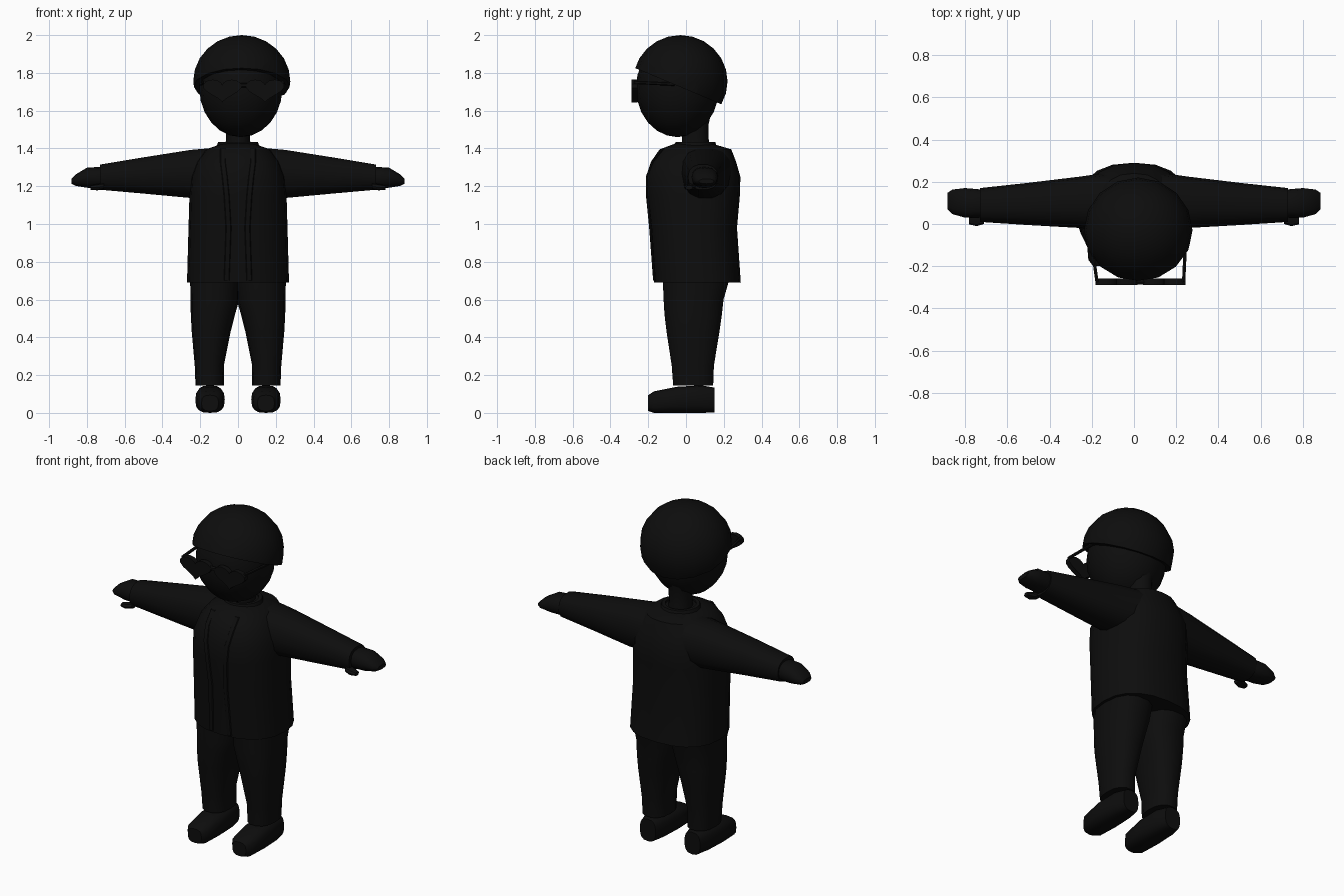
import bpy, bmesh, math
from mathutils import Vector

if "Cube" in bpy.data.objects:
    bpy.data.objects.remove(bpy.data.objects["Cube"])

black = bpy.data.materials.new("black")
black.diffuse_color = (0.004, 0.004, 0.004, 1)
black.use_nodes = True
black.node_tree.nodes["Principled BSDF"].inputs["Base Color"].default_value = black.diffuse_color


def finish(bm, name, mirror=False):
    """Turn a bmesh into a named, smooth-shaded object, mirrored over x on request."""
    bmesh.ops.recalc_face_normals(bm, faces=bm.faces)
    me = bpy.data.meshes.new(name)
    bm.to_mesh(me)
    bm.free()
    me.materials.append(black)
    ob = bpy.data.objects.new(name, me)
    bpy.context.collection.objects.link(ob)
    if mirror:
        ob.modifiers.new("mirror", 'MIRROR').use_mirror_merge = False
    bpy.ops.object.select_all(action='DESELECT')
    ob.select_set(True)
    bpy.context.view_layer.objects.active = ob
    bpy.ops.object.shade_smooth_by_angle(angle=math.radians(40))
    return ob


def loft(name, rings, axis='z', n=16, power=2.4, mirror=False):
    """Skin rounded rings (t, a, b, ra, rb) placed along one axis."""
    bm = bmesh.new()
    place = {'z': lambda t, a, b: (a, b, t),
             'x': lambda t, a, b: (t, a, b),
             'y': lambda t, a, b: (a, t, b)}[axis]
    loops = []
    for t, a, b, ra, rb in rings:
        loop = []
        for i in range(n):
            w = 2 * math.pi * i / n
            c, s = math.cos(w), math.sin(w)
            u = math.copysign(abs(c) ** (2 / power), c)
            v = math.copysign(abs(s) ** (2 / power), s)
            loop.append(bm.verts.new(place(t, a + ra * u, b + rb * v)))
        loops.append(loop)
    for lo, hi in zip(loops, loops[1:]):
        for i in range(n):
            j = (i + 1) % n
            bm.faces.new((lo[i], lo[j], hi[j], hi[i]))
    bm.faces.new(loops[0])
    bm.faces.new(loops[-1])
    return finish(bm, name, mirror)


def ball(centre, radii):
    bm = bmesh.new()
    bmesh.ops.create_uvsphere(bm, u_segments=16, v_segments=12, radius=1)
    bmesh.ops.scale(bm, vec=radii, verts=bm.verts)
    bmesh.ops.translate(bm, vec=centre, verts=bm.verts)
    return bm


def rod(name, p, q, r):
    p, q = Vector(p), Vector(q)
    bm = bmesh.new()
    bmesh.ops.create_cone(bm, cap_ends=True, segments=6, radius1=r, radius2=r, depth=(q - p).length)
    bmesh.ops.rotate(bm, matrix=(q - p).to_track_quat('Z', 'Y').to_matrix(), verts=bm.verts)
    bmesh.ops.translate(bm, vec=(p + q) / 2, verts=bm.verts)
    return finish(bm, name)


# Head and neck
finish(ball((0.015, -0.045, 1.72), (0.22, 0.22, 0.26)), "head")
loft("neck", [(1.36, 0, 0.05, 0.075, 0.08), (1.45, 0, 0.05, 0.063, 0.07),
              (1.53, 0, 0.05, 0.065, 0.07), (1.66, 0, 0.05, 0.085, 0.10)], n=12, power=2)

# Hair cap, trimmed by a plane that is high at the brow and low at the nape
bm = ball((0.02, -0.03, 1.755), (0.257, 0.25, 0.245))
bmesh.ops.bisect_plane(bm, geom=bm.verts[:] + bm.edges[:] + bm.faces[:], clear_inner=True,
                       plane_co=(0.02, -0.03, 1.725), plane_no=(0, 0.42, 1))
bmesh.ops.holes_fill(bm, edges=[e for e in bm.edges if e.is_boundary], sides=0)
finish(bm, "hair")

# Heart-shaped glasses
for label, cx in (("right", -0.083), ("left", 0.143)):
    bm = bmesh.new()
    ring = []
    for i in range(24):
        a = 2 * math.pi * (i + 0.5) / 24
        hx = math.sin(a) ** 3
        hz = (13 * math.cos(a) - 5 * math.cos(2 * a) - 2 * math.cos(3 * a) - math.cos(4 * a)) / 17
        ring.append(bm.verts.new((cx + 0.103 * hx, -0.288, 1.714 + 0.072 * hz)))
    face = bm.faces.new(ring)
    new = bmesh.ops.extrude_face_region(bm, geom=[face])["geom"]
    bmesh.ops.translate(bm, vec=(0, 0.03, 0),
                        verts=[v for v in new if isinstance(v, bmesh.types.BMVert)])
    finish(bm, label + "_lens")
rod("glasses_bridge", (-0.01, -0.275, 1.735), (0.07, -0.275, 1.735), 0.012)
rod("right_temple", (-0.175, -0.275, 1.75), (-0.20, -0.10, 1.74), 0.009)
rod("left_temple", (0.235, -0.275, 1.75), (0.245, -0.06, 1.74), 0.009)

# Jacket body, sleeves, collar and front edges
loft("jacket", [(0.69, 0, 0.06, 0.27, 0.23), (0.98, 0, 0.04, 0.262, 0.23),
                (1.15, 0, 0.038, 0.257, 0.247), (1.25, 0, 0.038, 0.25, 0.25),
                (1.33, 0, 0.04, 0.22, 0.225), (1.395, 0, 0.05, 0.17, 0.19),
                (1.425, 0, 0.04, 0.085, 0.10)], n=20)
loft("sleeve", [(0.08, 0.10, 1.275, 0.15, 0.135), (0.25, 0.103, 1.265, 0.122, 0.13),
                (0.50, 0.095, 1.257, 0.10, 0.098), (0.73, 0.09, 1.248, 0.08, 0.068)],
     axis='x', n=14, mirror=True)
bm = bmesh.new()
rings = []
for i in range(16):
    a = 2 * math.pi * i / 16
    rings.append([bm.verts.new((r * math.cos(a), 0.05 + r * math.sin(a), z))
                  for r, z in ((0.12, 1.39), (0.105, 1.435), (0.085, 1.435), (0.085, 1.39))])
for i in range(16):
    p, q = rings[i], rings[(i + 1) % 16]
    for k in range(4):
        bm.faces.new((p[k], p[(k + 1) % 4], q[(k + 1) % 4], q[k]))
finish(bm, "collar")
loft("jacket_edge", [(0.70, 0.06, -0.166, 0.015, 0.008), (0.98, 0.05, -0.187, 0.015, 0.008),
                     (1.15, 0.06, -0.204, 0.015, 0.008), (1.25, 0.07, -0.205, 0.015, 0.008),
                     (1.33, 0.08, -0.175, 0.015, 0.008), (1.40, 0.08, -0.12, 0.015, 0.008)],
     n=8, mirror=True)

# Hands with thumbs
loft("hand", [(0.68, 0.095, 1.245, 0.06, 0.05), (0.74, 0.097, 1.246, 0.068, 0.056),
              (0.80, 0.10, 1.245, 0.07, 0.053), (0.86, 0.105, 1.232, 0.058, 0.03),
              (0.882, 0.108, 1.226, 0.04, 0.013)], axis='x', n=12, mirror=True)
loft("thumb", [(0.71, 0.03, 1.20, 0.03, 0.016), (0.745, 0.018, 1.195, 0.028, 0.017),
               (0.78, 0.016, 1.193, 0.018, 0.012)], axis='x', n=8, mirror=True)

# Trousers
loft("trouser_leg", [(0.145, 0.149, 0.038, 0.076, 0.108), (0.25, 0.152, 0.036, 0.077, 0.114),
                     (0.43, 0.142, 0.037, 0.103, 0.143), (0.52, 0.133, 0.038, 0.117, 0.155),
                     (0.60, 0.122, 0.04, 0.129, 0.162), (0.72, 0.122, 0.055, 0.132, 0.182)],
     n=14, mirror=True)

# Shoes
loft("shoe", [(-0.20, 0.148, 0.052, 0.045, 0.042), (-0.17, 0.148, 0.057, 0.068, 0.057),
              (-0.05, 0.148, 0.069, 0.078, 0.069), (0.08, 0.148, 0.073, 0.072, 0.073),
              (0.152, 0.148, 0.068, 0.052, 0.066)], axis='y', n=16, power=2.8, mirror=True)
